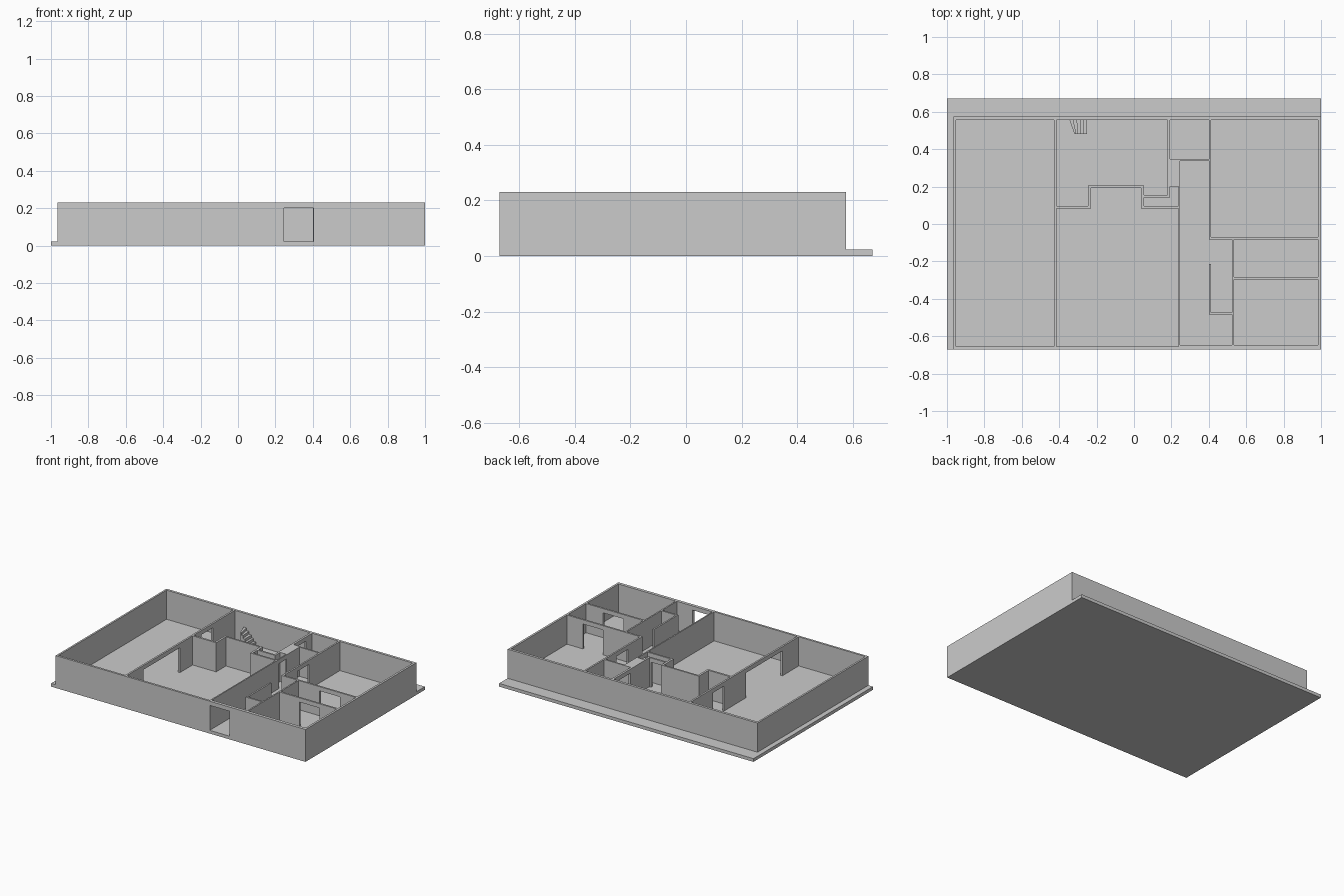
import bpy, bmesh

FLOOR, TOP, DOOR = 0.023, 0.23, 0.20


def prisms(name, outlines, z0, z1):
    """One object made of vertical prisms, one per plan outline."""
    bm = bmesh.new()
    for pts in outlines:
        face = bm.faces.new([bm.verts.new((x, y, z0)) for x, y in pts])
        ext = bmesh.ops.extrude_face_region(bm, geom=[face])
        verts = [v for v in ext["geom"] if isinstance(v, bmesh.types.BMVert)]
        bmesh.ops.translate(bm, verts=verts, vec=(0, 0, z1 - z0))
    bmesh.ops.recalc_face_normals(bm, faces=bm.faces)
    mesh = bpy.data.meshes.new(name)
    bm.to_mesh(mesh)
    bm.free()
    ob = bpy.data.objects.new(name, mesh)
    bpy.context.collection.objects.link(ob)
    return ob


def rect(x0, x1, y0, y1):
    return [(x0, y0), (x1, y0), (x1, y1), (x0, y1)]


def cut(target, cutter):
    mod = target.modifiers.new("cut", "BOOLEAN")
    mod.operation, mod.solver, mod.object = "DIFFERENCE", "EXACT", cutter
    bpy.context.view_layer.objects.active = target
    bpy.ops.object.modifier_apply(modifier=mod.name)
    bpy.data.objects.remove(cutter)


# Base slab and the solid block the rooms are hollowed from
prisms("floor_slab", [rect(-1, 1, -0.67, 0.67)], 0, FLOOR)
walls = prisms("walls", [rect(-0.965, 1, -0.67, 0.575)], FLOOR, TOP)

# Room outlines in plan
rooms = [
    rect(-0.952, -0.428, -0.655, 0.557),                        # west room
    [(-0.415, 0.557), (-0.415, 0.097), (-0.245, 0.097), (-0.245, 0.205),
     (0.053, 0.205), (0.053, 0.156), (0.178, 0.156), (0.178, 0.557)],  # north room
    [(-0.415, -0.655), (0.238, -0.655), (0.238, 0.083), (0.038, 0.083),
     (0.038, 0.193), (-0.23, 0.193), (-0.23, 0.083), (-0.415, 0.083)],  # living room
    [(0.053, 0.095), (0.238, 0.095), (0.238, 0.2), (0.192, 0.2),
     (0.192, 0.143), (0.053, 0.143)],                           # closet
    rect(0.193, 0.4, 0.347, 0.557),                             # small north room
    [(0.247, -0.648), (0.525, -0.648), (0.525, -0.485), (0.4, -0.485),
     (0.4, -0.213), (0.411, -0.213), (0.411, -0.473), (0.525, -0.473),
     (0.525, -0.083), (0.4, -0.083), (0.4, 0.336), (0.247, 0.336)],    # corridor
    rect(0.412, 0.985, -0.07, 0.557),                           # north-east room
    rect(0.535, 0.985, -0.284, -0.083),                         # middle east room
    rect(0.535, 0.985, -0.648, -0.297),                         # south-east room
]
cut(walls, prisms("room_cutter", rooms, 0, 0.4))

# Doorways, leaving lintels above
doors = [
    rect(0.247, 0.403, -0.7, -0.62),      # front door
    rect(-0.45, -0.4, -0.47, -0.06),      # wide opening
    rect(-0.45, -0.4, 0.185, 0.31),
    rect(0.16, 0.21, 0.37, 0.49),
    rect(0.38, 0.43, 0.08, 0.21),
    rect(0.23, 0.26, 0.105, 0.19),
    rect(0.065, 0.165, 0.13, 0.17),
    rect(0.7, 0.86, -0.1, -0.05),
    rect(0.69, 0.85, -0.31, -0.27),
]
cut(walls, prisms("door_cutter", doors, 0, DOOR))

# Small fan of steps against the back wall
edges = [(-0.345, -0.318), (-0.325, -0.308), (-0.305, -0.298),
         (-0.283, -0.283), (-0.267, -0.267), (-0.25, -0.25)]
for i, (a, b) in enumerate(zip(edges, edges[1:])):
    outline = [(a[1], 0.48), (b[1], 0.48), (b[0], 0.557), (a[0], 0.557)]
    prisms(f"step_{i + 1}", [outline], FLOOR, 0.13 - 0.02 * i)
